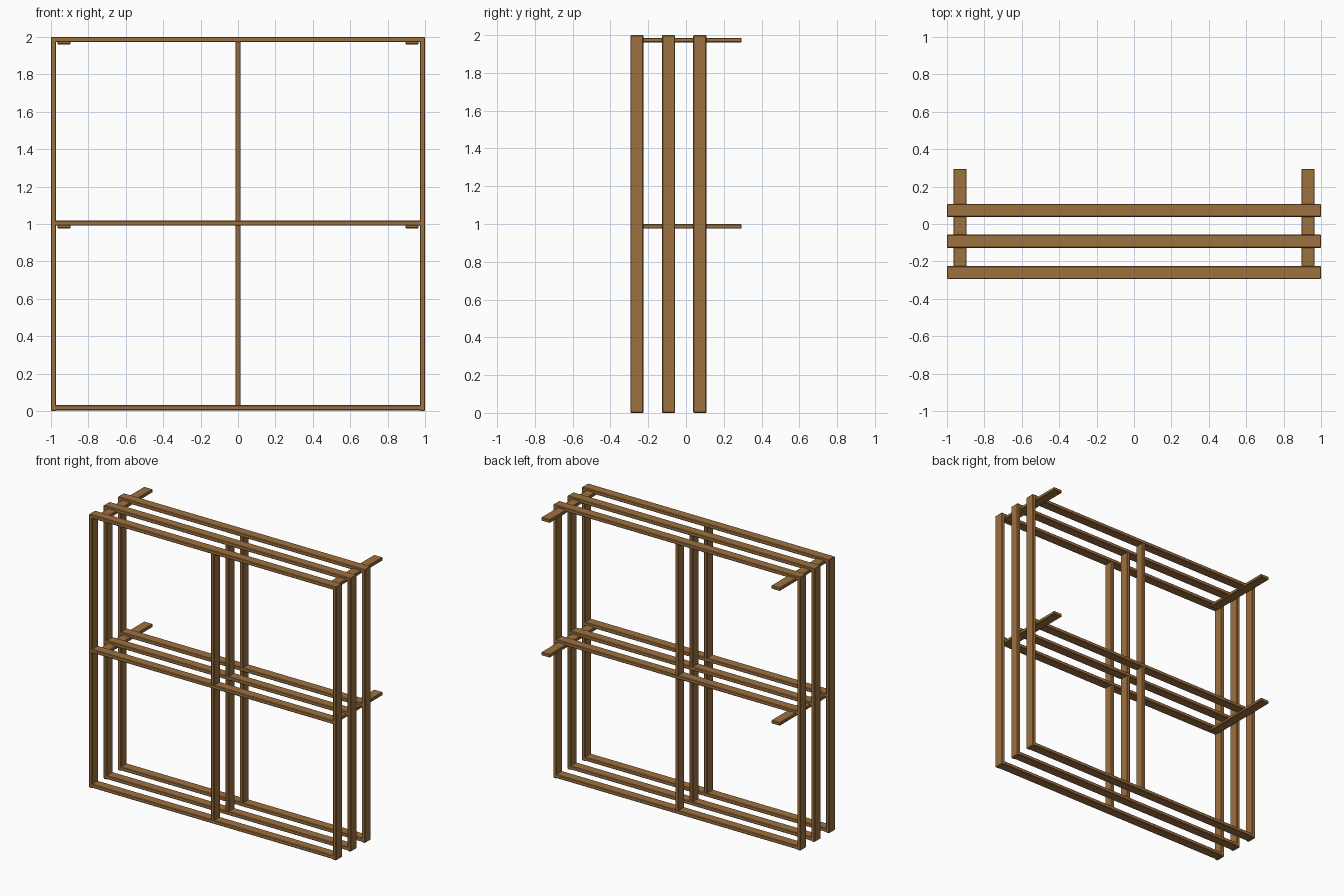
import bpy

if "Cube" in bpy.data.objects:
    bpy.data.objects.remove(bpy.data.objects["Cube"])

wood = bpy.data.materials.new("brown_wood")
wood.diffuse_color = (0.34, 0.165, 0.052, 1)
wood.use_nodes = True
wood.node_tree.nodes["Principled BSDF"].inputs["Base Color"].default_value = wood.diffuse_color


def beam(name, x, y, z):
    """Wooden bar spanning the given (min, max) ranges, with eased edges."""
    spans = (x, y, z)
    bpy.ops.mesh.primitive_cube_add(size=1, location=[(a + b) / 2 for a, b in spans])
    ob = bpy.context.object
    ob.name = name
    ob.scale = [b - a for a, b in spans]
    bpy.ops.object.transform_apply(location=False, rotation=False, scale=True)
    ob.data.materials.append(wood)
    bev = ob.modifiers.new("eased_edges", 'BEVEL')
    bev.width = 0.004
    bev.segments = 1
    return ob


T = 0.027  # board thickness

# Three identical window-like frames, one behind the other
for label, yc in (("front", -0.26), ("middle", -0.092), ("back", 0.073)):
    y = (yc - 0.035, yc + 0.035)
    # full-width rails
    for rail, z0 in (("bottom", 0.004), ("centre", 0.991), ("top", 1.973)):
        beam(f"{label}_{rail}_rail", (-1, 1), y, (z0, z0 + T))
    # outer posts, full height
    for side, x0 in (("left", -1.0), ("right", 1.0 - T)):
        beam(f"{label}_{side}_post", (x0, x0 + T), y, (0, 1.998))
    # centre uprights, one per row
    for row, z0, z1 in (("lower", 0.025, 0.995), ("upper", 1.013, 1.978)):
        beam(f"{label}_{row}_upright", (-T / 2, T / 2), y, (z0, z1))

# Battens tying the frames together under the centre and top rails
for level, z0 in (("centre", 0.976), ("top", 1.961)):
    for side, s in (("left", -1), ("right", 1)):
        x = sorted((s * 0.895, s * 0.966))
        beam(f"{level}_{side}_batten", x, (-0.25, 0.295), (z0, z0 + 0.024))
